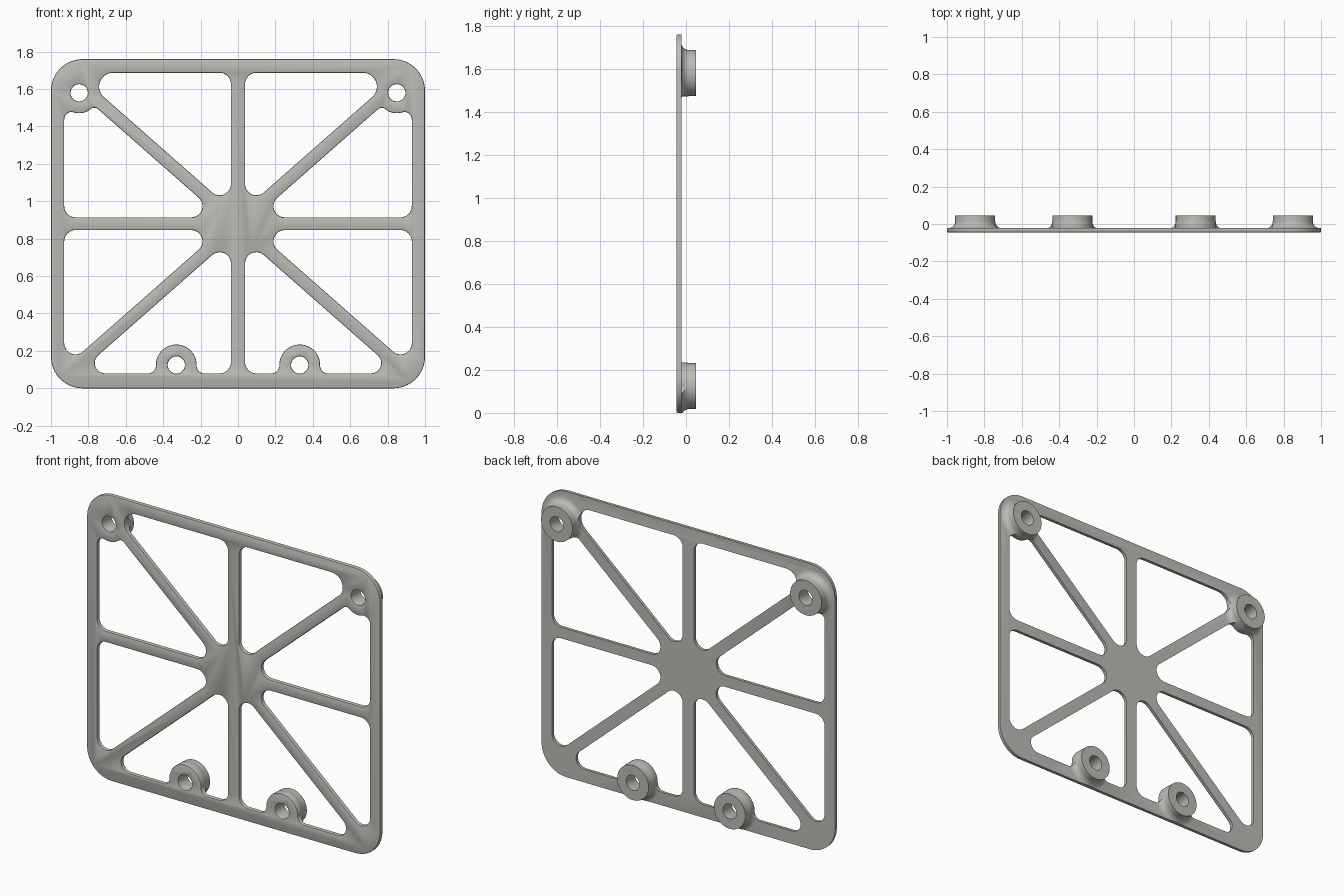
import bpy, bmesh, math
from mathutils import Vector

if "Cube" in bpy.data.objects:
    bpy.data.objects.remove(bpy.data.objects["Cube"])

H, MID = 1.76, 0.88           # plate height and centre height
FRONT, BACK, TOP = -0.045, -0.022, 0.046
BOSS_R, CLEAR_R, HOLE_R, FLARE = 0.107, 0.109, 0.046, 0.037
SLOPE, DIAG = 0.88, 0.046     # diagonal bars: slope and vertical half width
BOSSES = [(s * x, z) for s in (-1, 1) for x, z in ((0.849, 1.58), (0.33, 0.125))]


def rounded(corners, steps=10):
    """Outline from (x, z, radius) corners, each one filleted."""
    out, n = [], len(corners)
    for i, (x, z, r) in enumerate(corners):
        p = Vector((x, z))
        if r == 0:
            out.append(p)
            continue
        a = (Vector(corners[i - 1][:2]) - p).normalized()
        b = (Vector(corners[(i + 1) % n][:2]) - p).normalized()
        half = a.angle(b) / 2
        c = p + (a + b).normalized() * (r / math.sin(half))
        v0 = p + a * (r / math.tan(half)) - c
        v1 = p + b * (r / math.tan(half)) - c
        sweep = v0.angle(v1)
        for k in range(steps + 1):
            t = k / steps
            out.append(c + (v0 * math.sin((1 - t) * sweep) + v1 * math.sin(t * sweep)) / math.sin(sweep))
    return out


def arc(cx, cz, r, a0, a1, n):
    angles = [math.radians(a0 + (a1 - a0) * k / n) for k in range(n + 1)]
    return [(cx + r * math.cos(a), cz + r * math.sin(a), 0) for a in angles]


def prism(bm, pts, y0, y1):
    rings = [[bm.verts.new((p[0], y, p[1])) for p in pts] for y in (y0, y1)]
    bm.faces.new(rings[0])
    bm.faces.new(rings[1][::-1])
    n = len(pts)
    for i in range(n):
        j = (i + 1) % n
        bm.faces.new((rings[0][j], rings[0][i], rings[1][i], rings[1][j]))


def finish(bm, name):
    bmesh.ops.recalc_face_normals(bm, faces=bm.faces)
    me = bpy.data.meshes.new(name)
    bm.to_mesh(me)
    bm.free()
    ob = bpy.data.objects.new(name, me)
    bpy.context.collection.objects.link(ob)
    return ob


def boolean(target, tool, operation):
    m = target.modifiers.new(operation, 'BOOLEAN')
    m.operation, m.solver, m.object = operation, 'EXACT', tool
    bpy.context.view_layer.objects.active = target
    bpy.ops.object.modifier_apply(modifier=m.name)
    bpy.data.objects.remove(tool)


# Oversize slab, trimmed later to the rounded outline
bm = bmesh.new()
prism(bm, [(-1.2, -0.2), (1.2, -0.2), (1.2, 2), (-1.2, 2)], FRONT, BACK)
plate = finish(bm, "mounting_plate")

# Round mounting bosses with a flared foot
SEG = 64
profile = [(BOSS_R + FLARE, -0.035), (BOSS_R + FLARE, BACK - 0.001)]
for k in range(1, 9):
    a = math.radians(90 * k / 8)
    profile.append((BOSS_R + FLARE * (1 - math.sin(a)), BACK + FLARE * (1 - math.cos(a))))
profile.append((BOSS_R, TOP))
bm = bmesh.new()
for cx, cz in BOSSES:
    rings = [[bm.verts.new((cx + r * math.cos(2 * math.pi * k / SEG), y,
                            cz + r * math.sin(2 * math.pi * k / SEG))) for k in range(SEG)]
             for r, y in profile]
    bm.faces.new(rings[0])
    bm.faces.new(rings[-1][::-1])
    for lo, hi in zip(rings, rings[1:]):
        for k in range(SEG):
            j = (k + 1) % SEG
            bm.faces.new((lo[j], lo[k], hi[k], hi[j]))
boolean(plate, finish(bm, "bosses"), 'UNION')

# Rounded outer outline
bm = bmesh.new()
prism(bm, rounded([(-1, 0, 0.17), (1, 0, 0.17), (1, H, 0.17), (-1, H, 0.17)], 16), -0.5, 0.5)
boolean(plate, finish(bm, "outline"), 'INTERSECT')


# Window shapes for the left half (x < 0)
def upper_edge(x, sign):      # upper diagonal bar, top (+1) or lower (-1) edge
    return MID - SLOPE * x + sign * DIAG


def lower_edge(x, sign):
    return MID + SLOPE * x + sign * DIAG


IN, SIDE, BAR = -0.038, -0.929, 0.034
tip = (BAR - DIAG - 2 * BAR) / SLOPE
tip = -(BAR + DIAG) / SLOPE
windows = [
    # top
    [(IN, 1.687, 0.06), (-(1.687 - MID - DIAG) / SLOPE, 1.687, 0.074), (IN, upper_edge(IN, 1), 0.06)],
    # upper side, dipping round the boss
    [(SIDE, MID + BAR, 0.06), (SIDE, 1.48, 0.04)] + arc(-0.849, 1.58, CLEAR_R, 250, 290, 8)
    + [(-0.765, upper_edge(-0.765, -1), 0.03), (tip, MID + BAR, 0.06)],
    # lower side
    [(SIDE, MID - BAR, 0.06), (tip, MID - BAR, 0.06), (SIDE, lower_edge(SIDE, 1), 0.06)],
    # bottom, rising over the boss
    [(IN, 0.08, 0.06), (IN, lower_edge(IN, -1), 0.06), (-(MID - DIAG - 0.08) / SLOPE, 0.08, 0.055),
     (-0.33 - CLEAR_R, 0.08, 0.042)] + arc(-0.33, 0.125, CLEAR_R, 176, 4, 28)
    + [(-0.33 + CLEAR_R, 0.08, 0.042)],
]
bm = bmesh.new()
for shape in windows:
    pts = rounded(shape)
    for s in (1, -1):
        prism(bm, [(s * p.x, p.y) for p in pts], -0.6, 0.6)
# Screw holes
for cx, cz in BOSSES:
    prism(bm, arc(cx, cz, HOLE_R, 0, 352.5, 47), -0.6, 0.6)
boolean(plate, finish(bm, "openings"), 'DIFFERENCE')

# Soft rim along every front edge
bm = bmesh.new()
bm.from_mesh(plate.data)
bmesh.ops.remove_doubles(bm, verts=bm.verts, dist=1e-5)
rim = [e for e in bm.edges if len(e.link_faces) == 2
       and all(abs(v.co.y - FRONT) < 1e-4 for v in e.verts)
       and e.calc_face_angle() > 0.5]
bmesh.ops.bevel(bm, geom=rim, offset=0.006, segments=2, profile=0.5,
                affect='EDGES', clamp_overlap=False)
bm.to_mesh(plate.data)
bm.free()

mat = bpy.data.materials.new("warm_grey")
mat.diffuse_color = (0.5, 0.5, 0.47, 1)
mat.use_nodes = True
mat.node_tree.nodes["Principled BSDF"].inputs["Base Color"].default_value = mat.diffuse_color
plate.data.materials.clear()
plate.data.materials.append(mat)
for poly in plate.data.polygons:
    poly.material_index = 0
bpy.ops.object.select_all(action='DESELECT')
plate.select_set(True)
bpy.context.view_layer.objects.active = plate
bpy.ops.object.shade_smooth_by_angle(angle=math.radians(30))
